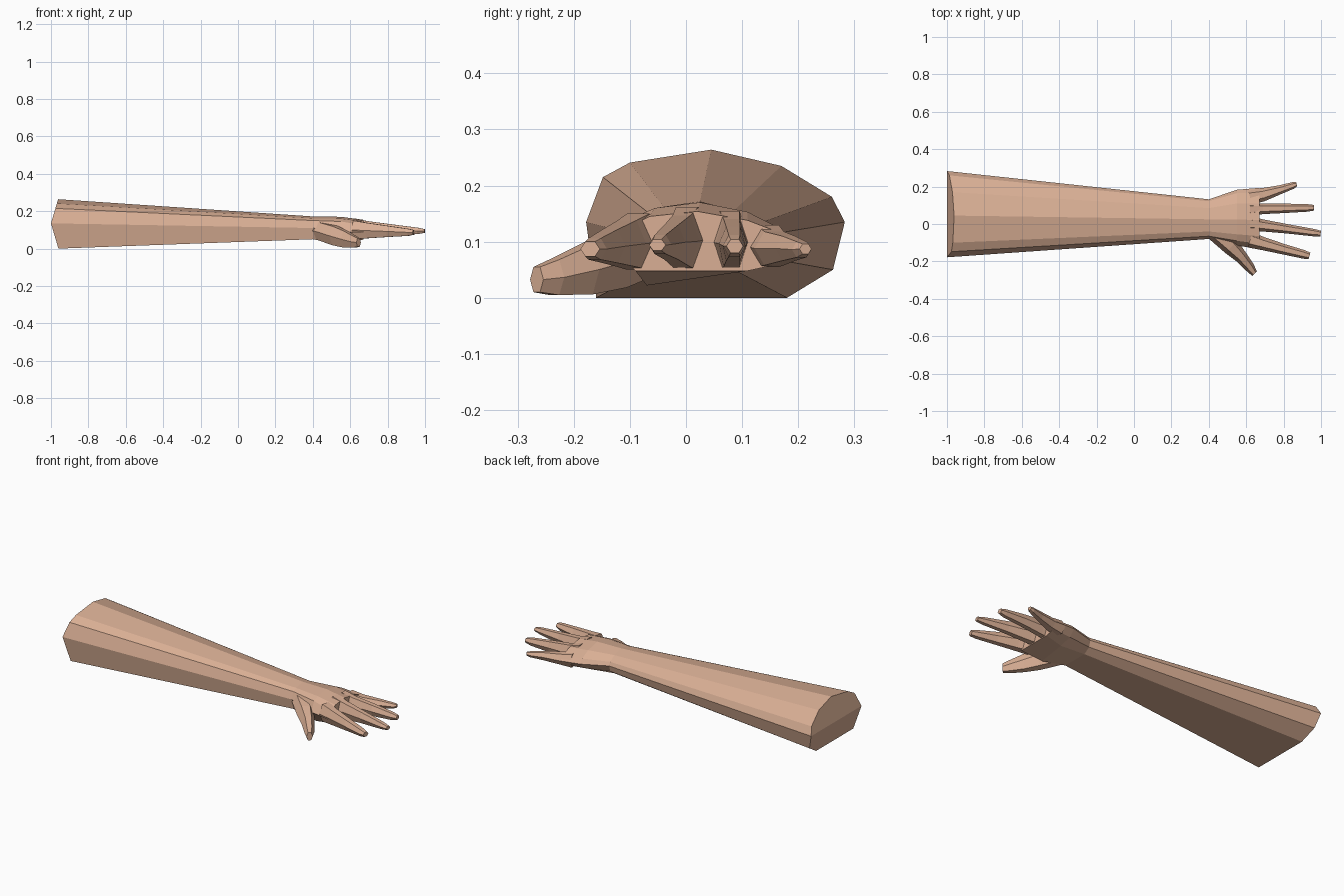
import bpy, bmesh
from mathutils import Vector

skin = bpy.data.materials.new("skin")
skin.diffuse_color = (0.70, 0.43, 0.30, 1)


def loft(name, rings, start_faces=None):
    """Skin a list of equal-length rings and cap both ends."""
    bm = bmesh.new()
    vs = [[bm.verts.new(p) for p in r] for r in rings]
    n = len(vs[0])
    for a, b in zip(vs, vs[1:]):
        for i in range(n):
            j = (i + 1) % n
            bm.faces.new((a[i], a[j], b[j], b[i]))
    for f in start_faces or [range(n)]:
        bm.faces.new([vs[0][i] for i in f])
    bm.faces.new(vs[-1])
    bmesh.ops.recalc_face_normals(bm, faces=bm.faces)
    me = bpy.data.meshes.new(name)
    bm.to_mesh(me)
    bm.free()
    me.materials.append(skin)
    ob = bpy.data.objects.new(name, me)
    bpy.context.collection.objects.link(ob)
    return ob


def ring(x, yz):
    return [(x, y, z) for y, z in yz]


# Forearm: ten-sided taper, elbow end folded along its middle
elbow = [(-.16, 0), (.18, 0), (.262, .05), (.283, .135), (.26, .18),
         (.17, .235), (.045, .264), (-.10, .241), (-.148, .215), (-.178, .135)]
wrist = [(-.065, .05), (.085, .05), (.122, .075), (.132, .11), (.122, .13),
         (.085, .155), (.025, .172), (-.04, .162), (-.065, .15), (-.08, .11)]
elbow_ring = [(-1 + .04 * abs(z - .135) / .135, y, z) for y, z in elbow]
loft("forearm", [elbow_ring, ring(.4, wrist)],
     [(9, 0, 1, 2, 3), (3, 4, 5, 6, 7, 8, 9)])

# Palm: continues the wrist ring out to the knuckles
palm = [(-.07, .022), (.08, .045), (.15, .065), (.183, .10), (.165, .125),
        (.11, .153), (.025, .170), (-.055, .160), (-.09, .145), (-.115, .09)]
knuckles = [(-.09, .048), (.11, .048), (.165, .06), (.193, .09), (.17, .115),
            (.11, .138), (.02, .154), (-.065, .145), (-.105, .125), (-.135, .09)]
loft("palm", [ring(.4, wrist), ring(.55, palm), ring(.67, knuckles)])

HEX = [(-1, 0), (-.5, 1), (.5, 1), (1, 0), (.5, -1), (-.5, -1)]


def digit(name, sections):
    """Six-sided finger; each section is x, y, half width, low z, high z."""
    d = Vector((sections[-1][0] - sections[0][0], sections[-1][1] - sections[0][1])).normalized()
    side = Vector((-d.y, d.x))
    rings = []
    for x, y, w, lo, hi in sections:
        rings.append([(x + side.x * w * u, y + side.y * w * u,
                       (lo + hi) / 2 + (hi - lo) / 2 * v) for u, v in HEX])
    loft(name, rings)


# Fingers: root, knuckle, middle joint, tip
digit("little_finger", [(.62, .145, .042, .055, .13), (.69, .157, .036, .058, .118),
                        (.78, .183, .024, .066, .11), (.85, .206, .018, .072, .10),
                        (.87, .213, .011, .078, .096)])
digit("ring_finger", [(.62, .078, .035, .05, .155), (.69, .081, .028, .055, .14),
                      (.81, .084, .025, .066, .127), (.93, .086, .020, .073, .112),
                      (.962, .087, .015, .08, .104)])
digit("middle_finger", [(.62, .002, .04, .05, .162), (.69, -.008, .032, .055, .147),
                        (.82, -.026, .025, .068, .13), (.96, -.046, .020, .078, .112),
                        (.998, -.051, .015, .084, .104)])
digit("index_finger", [(.62, -.085, .042, .05, .15), (.69, -.105, .035, .055, .138),
                       (.80, -.135, .028, .062, .122), (.91, -.163, .023, .068, .106),
                       (.938, -.171, .018, .074, .10)])

# Thumb: angled out and down from the wrist
digit("thumb", [(.43, -.045, .045, .05, .145), (.52, -.122, .046, .018, .12),
                (.575, -.178, .034, .006, .095), (.622, -.235, .026, .005, .068),
                (.645, -.266, .017, .01, .055)])
